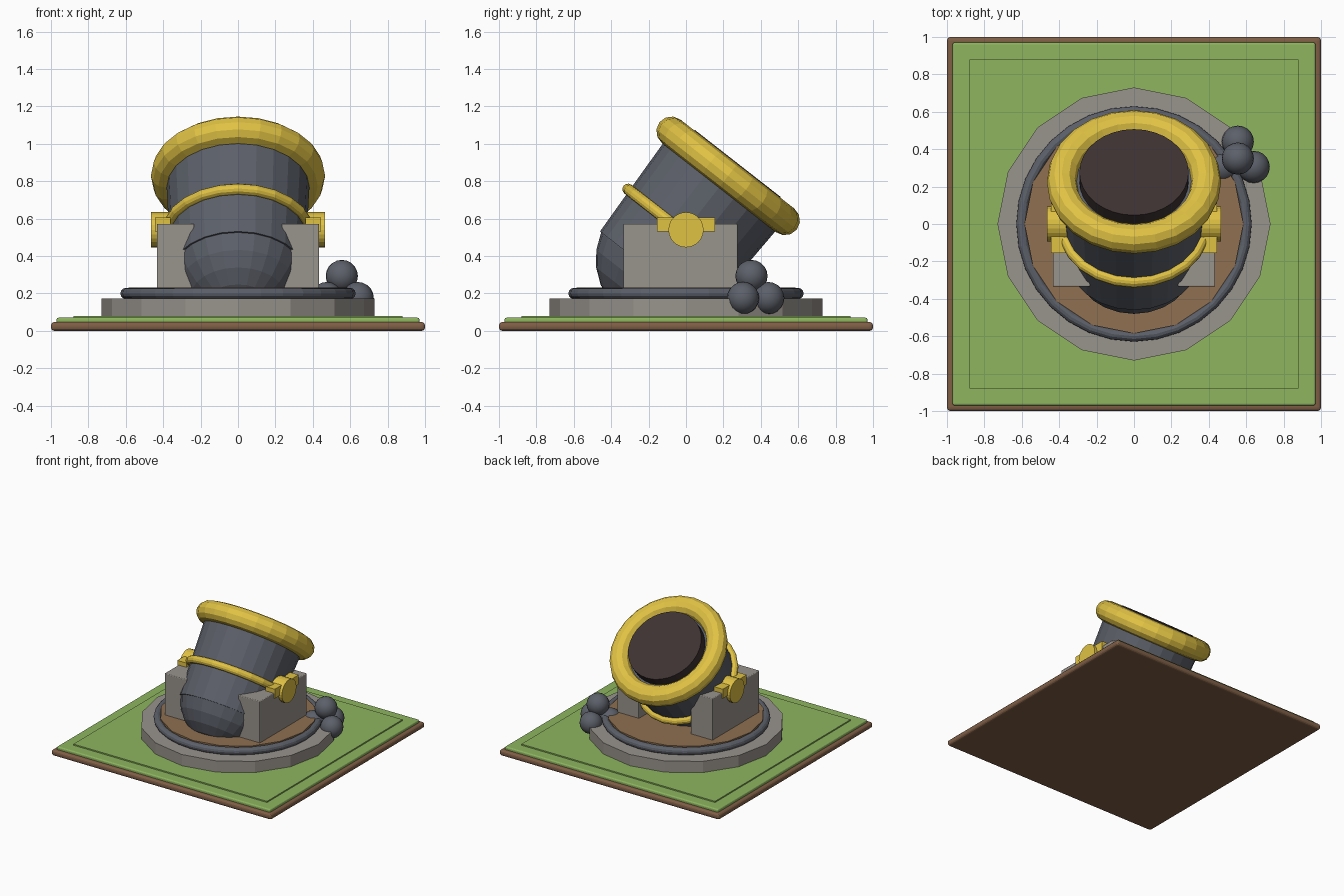
import bpy, math
from mathutils import Matrix, Vector

cube = bpy.data.objects.get("Cube")
if cube:
    bpy.data.objects.remove(cube, do_unlink=True)


def material(name, r, g, b):
    def linear(c):
        c /= 255
        return c / 12.92 if c <= 0.04045 else ((c + 0.055) / 1.055) ** 2.4
    colour = (linear(r), linear(g), linear(b), 1)
    m = bpy.data.materials.new(name)
    m.use_nodes = True
    m.diffuse_color = colour
    m.node_tree.nodes["Principled BSDF"].inputs["Base Color"].default_value = colour
    return m


GRASS = material("grass green", 142, 182, 96)
EARTH = material("earth brown", 128, 95, 70)
WOOD = material("floor brown", 142, 112, 80)
STONE = material("stone grey", 152, 147, 140)
IRON = material("dark iron", 92, 96, 105)
GOLD = material("gold", 224, 194, 68)
BORE = material("bore black brown", 62, 50, 50)

# Frame of the tilted barrel: origin at the pivot, local z along the bore
PIVOT = Vector((0, 0, 0.54))
TILT = Matrix.Translation(PIVOT) @ Matrix.Rotation(math.radians(-38), 4, 'X')


def finish(name, mat, frame=None, bevel=0, smooth=False):
    ob = bpy.context.object
    ob.name = name
    ob.data.materials.append(mat)
    if frame:
        ob.matrix_world = frame @ ob.matrix_basis
    if bevel:
        mod = ob.modifiers.new("bevel", 'BEVEL')
        mod.width, mod.segments = bevel, 3
    if smooth:
        bpy.ops.object.shade_smooth_by_angle(angle=math.radians(30))
    return ob


def box(name, mat, low, high, bevel=0):
    low, high = Vector(low), Vector(high)
    bpy.ops.mesh.primitive_cube_add(size=1, location=(low + high) / 2)
    ob = bpy.context.object
    ob.scale = high - low
    bpy.ops.object.transform_apply(location=False, rotation=False, scale=True)
    return finish(name, mat, bevel=bevel)


def tube(name, mat, r1, r2, z1, z2, sides, frame=None):
    bpy.ops.mesh.primitive_cone_add(vertices=sides, radius1=r1, radius2=r2,
                                    depth=z2 - z1, location=(0, 0, (z1 + z2) / 2))
    return finish(name, mat, frame)


def ring(name, mat, major, minor, z, sides, frame=None):
    bpy.ops.mesh.primitive_torus_add(major_radius=major, minor_radius=minor, location=(0, 0, z),
                                     major_segments=sides, minor_segments=12)
    return finish(name, mat, frame)


def ball(name, mat, radius, centre, sides, frame=None, smooth=False):
    bpy.ops.mesh.primitive_uv_sphere_add(segments=sides, ring_count=sides // 2,
                                         radius=radius, location=centre)
    return finish(name, mat, frame, smooth=smooth)


# Ground slabs
box("earth_slab", EARTH, (-1, -1, 0), (1, 1, 0.047), 0.018)
box("grass_slab", GRASS, (-0.97, -0.97, 0.03), (0.97, 0.97, 0.07), 0.01)
box("raised_lawn", GRASS, (-0.88, -0.88, 0.06), (0.88, 0.88, 0.08))

# Round platform
tube("stone_platform", STONE, 0.73, 0.73, 0.07, 0.172, 16)
ring("iron_rail", IRON, 0.6, 0.029, 0.2, 32)
tube("wooden_floor", WOOD, 0.585, 0.585, 0.16, 0.232, 16)

# Barrel
ball("breech", IRON, 0.36, (0, 0, -0.2), 24, TILT)
tube("barrel", IRON, 0.357, 0.385, -0.29, 0.37, 24, TILT)
ring("barrel_band", GOLD, 0.378, 0.03, -0.02, 24, TILT)
ring("muzzle_ring", GOLD, 0.386, 0.08, 0.366, 24, TILT)
tube("bore_plug", BORE, 0.292, 0.292, 0.35, 0.45, 32, TILT)

# Cradle: a cheek block, strap and trunnion cap on each side
for side, word in ((1, "left"), (-1, "right")):
    def span(a, b):
        return sorted((side * a, side * b))
    x1, x2 = span(0.235, 0.434)
    box(word + "_cheek", STONE, (x1, -0.335, 0.2), (x2, 0.275, 0.572), 0.006)
    x1, x2 = span(0.36, 0.443)
    box(word + "_strap", GOLD, (x1, -0.155, 0.53), (x2, 0.155, 0.607))
    bpy.ops.mesh.primitive_cylinder_add(vertices=24, radius=0.094, depth=0.125,
                                        location=PIVOT + Vector((side * 0.4025, 0, 0)),
                                        rotation=(0, math.pi / 2, 0))
    finish(word + "_trunnion", GOLD)

# Stack of shot
for i, centre in enumerate(((0.64, 0.305, 0.175), (0.475, 0.305, 0.175),
                            (0.555, 0.44, 0.175), (0.555, 0.35, 0.293))):
    ball("shot_%d" % (i + 1), IRON, 0.086, centre, 20, smooth=True)
